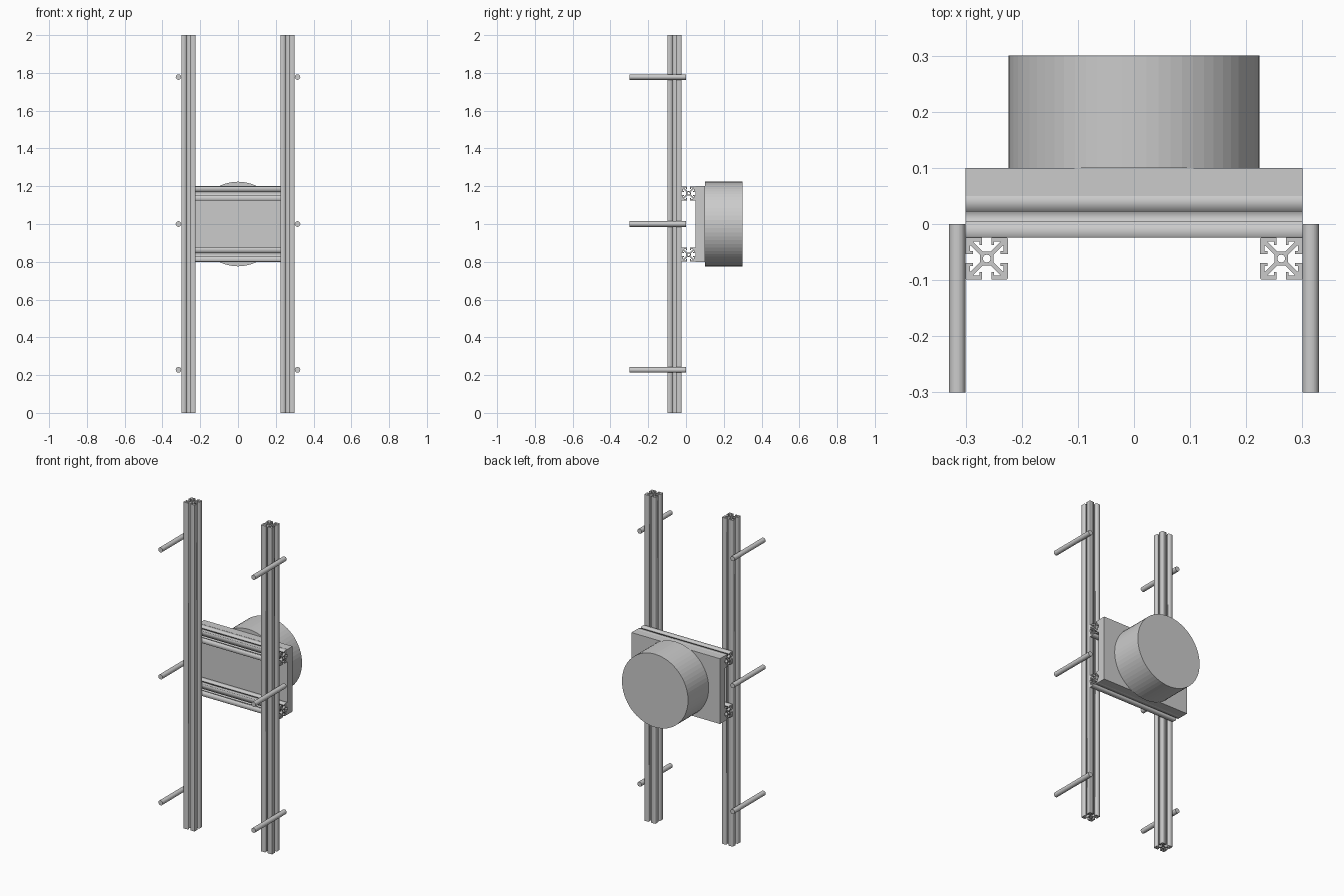
import bpy
from math import cos, sin, pi

if "Cube" in bpy.data.objects:
    bpy.data.objects.remove(bpy.data.objects["Cube"])

SIZE = 0.075  # width of the slotted rail


def slot_outline():
    # one eighth of the T-slot section on a 40-unit square, slot to corner
    octant = [(3.7, 6.5), (12.5, 15.3), (12.5, 16), (7, 16), (7, 13),
              (4.5, 13), (4.5, 20), (19.2, 20)]
    quarter = octant + [(y, x) for x, y in reversed(octant)]
    pts = []
    for _ in range(4):
        pts += quarter
        quarter = [(y, -x) for x, y in quarter]
    return [(x * SIZE / 40, y * SIZE / 40) for x, y in pts]


def rail_mesh(length):
    curve = bpy.data.curves.new("rail_profile", 'CURVE')
    curve.dimensions = '2D'
    curve.fill_mode = 'BOTH'
    curve.extrude = length / 2
    r = 0.0069
    hole = [(r * cos(i * pi / 12), r * sin(i * pi / 12)) for i in range(24)]
    for pts in (slot_outline(), hole):
        sp = curve.splines.new('POLY')
        sp.points.add(len(pts) - 1)
        for p, (x, y) in zip(sp.points, pts):
            p.co = (x, y, 0, 1)
        sp.use_cyclic_u = True
    temp = bpy.data.objects.new("rail_temp", curve)
    bpy.context.collection.objects.link(temp)
    mesh = bpy.data.meshes.new_from_object(temp)
    bpy.data.objects.remove(temp)
    return mesh


def place(name, mesh, loc, rot=(0, 0, 0)):
    ob = bpy.data.objects.new(name, mesh)
    ob.location, ob.rotation_euler = loc, rot
    bpy.context.collection.objects.link(ob)


def cylinder(name, r, y0, y1, x, z, sides):
    bpy.ops.mesh.primitive_cylinder_add(
        vertices=sides, radius=r, depth=y1 - y0,
        location=(x, (y0 + y1) / 2, z), rotation=(pi / 2, 0, 0))
    bpy.context.object.name = name


# upright posts and their pegs
post = rail_mesh(2.0)
for side, s in (("left", -1), ("right", 1)):
    place(f"{side}_post", post, (s * 0.2625, -0.0615, 1))
    for level, z in (("lower", 0.228), ("middle", 1.0), ("upper", 1.778)):
        cylinder(f"{side}_{level}_peg", 0.0147, -0.3, 0, s * 0.315, z, 32)

# horizontal cross rails
cross = rail_mesh(0.6)
for level, z in (("lower", 0.838), ("upper", 1.162)):
    place(f"{level}_cross_rail", cross, (0, 0.0135, z), (0, pi / 2, 0))

# mounting plate
bpy.ops.mesh.primitive_cube_add(size=1, location=(0, 0.075, 1))
plate = bpy.context.object
plate.name = "mounting_plate"
plate.scale = (0.6, 0.05, 0.4)

# round drum on the back
cylinder("drum", 0.224, 0.1, 0.3, 0, 1.0, 64)
